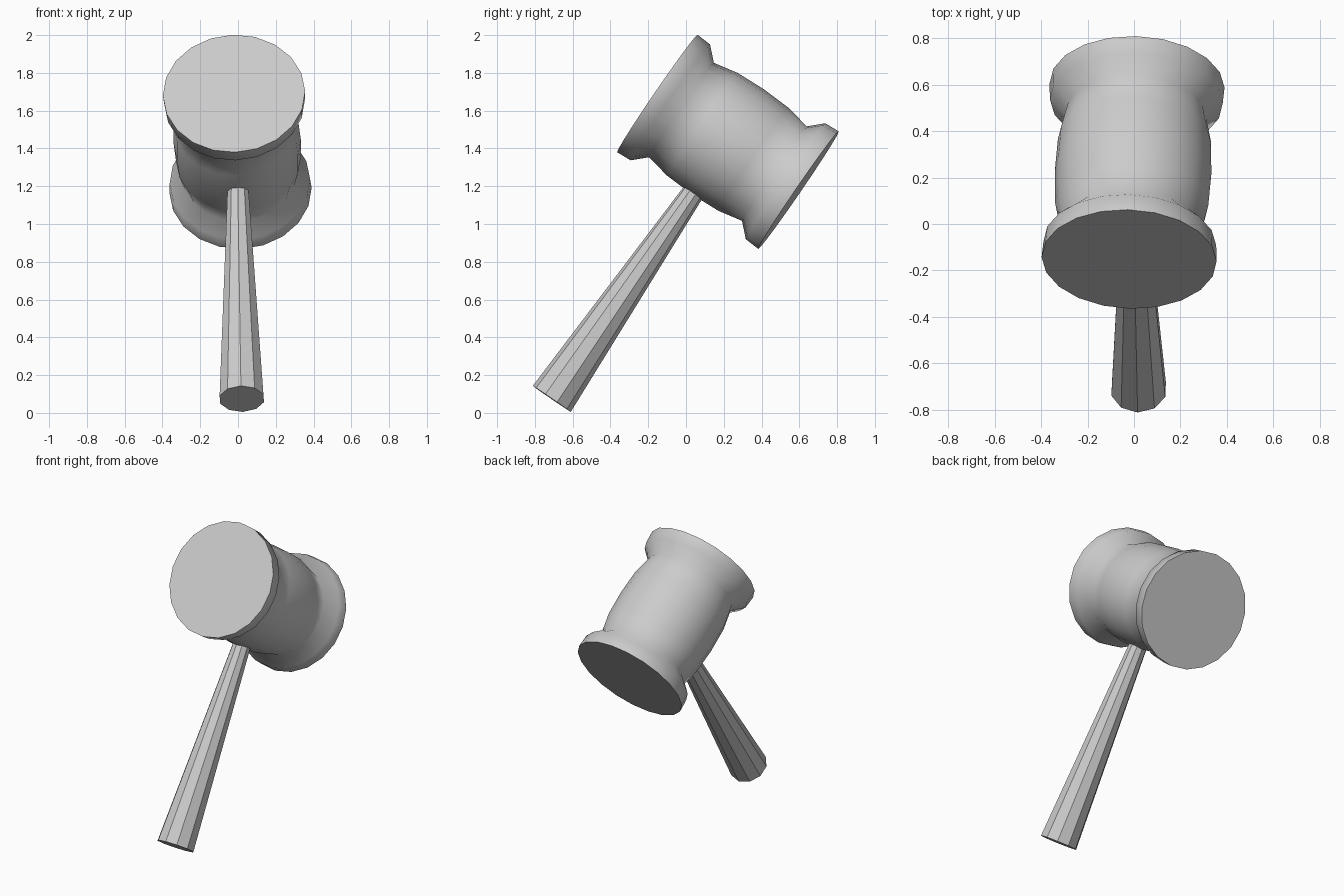
import bpy, bmesh, math
from mathutils import Vector

if "Cube" in bpy.data.objects:
    bpy.data.objects.remove(bpy.data.objects["Cube"])

# Shared tilted frame: head axis and handle axis meet at right angles
CENTRE = Vector((-0.004, 0.222, 1.435))
HEAD_DIR = Vector((0.034, 0.745, -0.51)).normalized()
HANDLE_DIR = Vector((-0.024, 0.932, 1.36))
HANDLE_DIR = (HANDLE_DIR - HEAD_DIR * HANDLE_DIR.dot(HEAD_DIR)).normalized()


def lathe(name, profile, sides, axis, start):
    """Turn (distance along axis, radius) pairs into a capped solid.
    The first vertex of every ring lies in the direction 'start'."""
    side = axis.cross(start)
    bm = bmesh.new()
    rings = []
    for s, r in profile:
        rings.append([bm.verts.new(CENTRE + axis * s
                      + start * (r * math.cos(2 * math.pi * i / sides))
                      + side * (r * math.sin(2 * math.pi * i / sides)))
                      for i in range(sides)])
    for a, b in zip(rings, rings[1:]):
        for i in range(sides):
            j = (i + 1) % sides
            bm.faces.new((a[i], a[j], b[j], b[i]))
    bm.faces.new(rings[0][::-1])
    bm.faces.new(rings[-1])
    bmesh.ops.recalc_face_normals(bm, faces=bm.faces)
    mesh = bpy.data.meshes.new(name)
    bm.to_mesh(mesh)
    bm.free()
    obj = bpy.data.objects.new(name, mesh)
    bpy.context.collection.objects.link(obj)
    return obj


# Mallet head: barrel body with a flared rim at each end
half = [(0.453, 0.377), (0.370, 0.372), (0.298, 0.303), (0.165, 0.330)]
profile = [(-s, r) for s, r in half] + [(0, 0.337)] + half[::-1]
head = lathe("mallet_head", profile, 20, HEAD_DIR, HANDLE_DIR)
bpy.context.view_layer.objects.active = head
head.select_set(True)
bpy.ops.object.shade_smooth_by_angle(angle=math.radians(60))

# Handle: faceted, widening toward the free end, buried in the head
lathe("handle", [(-1.65, 0.122), (-0.25, 0.055)], 10, HANDLE_DIR, HEAD_DIR)
